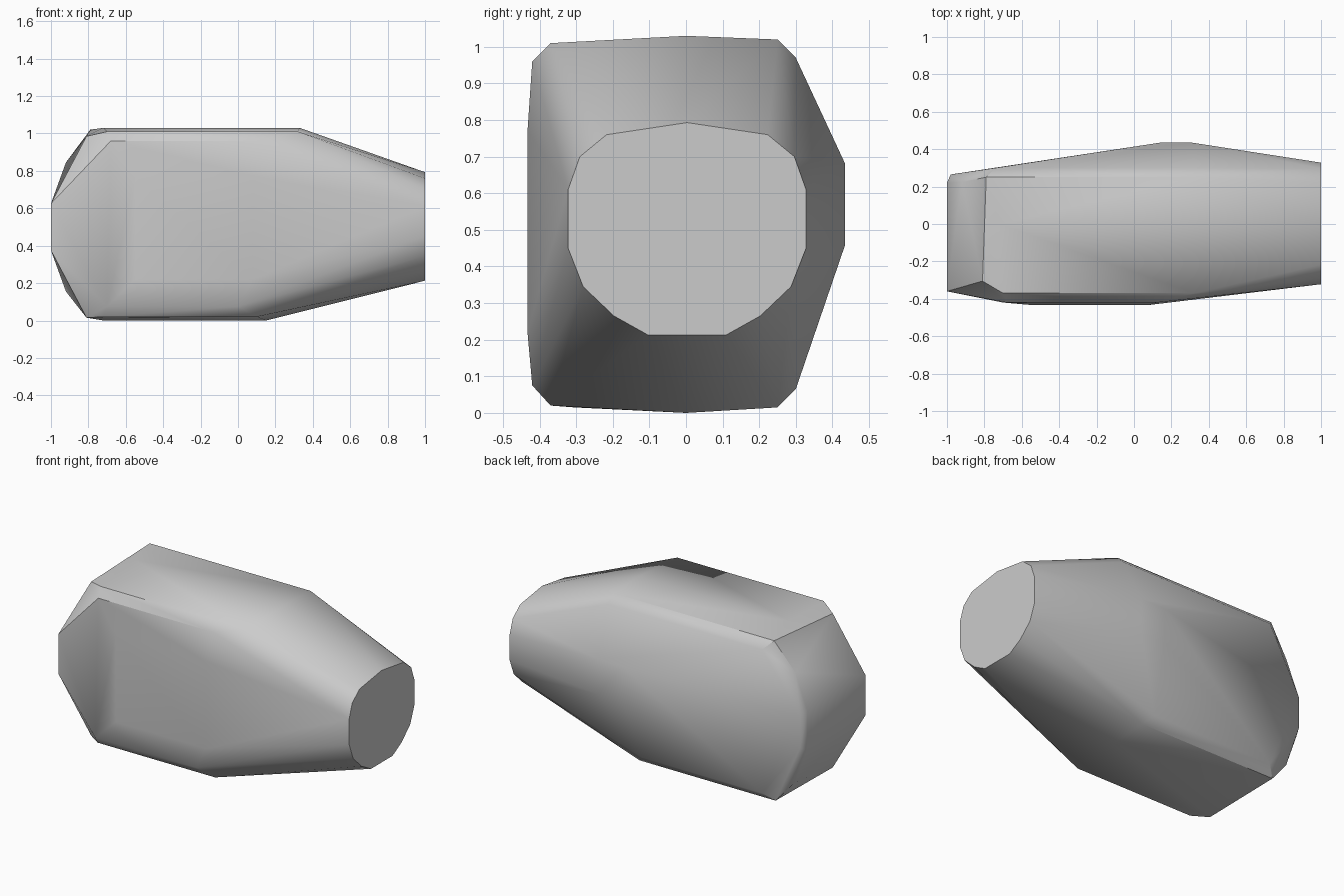
import bpy, bmesh, math

cube = bpy.data.objects.get("Cube")
if cube:
    bpy.data.objects.remove(cube, do_unlink=True)

grey = bpy.data.materials.new("plain grey")
grey.use_nodes = True
colour = (0.6, 0.6, 0.6, 1)
grey.diffuse_color = colour
grey.node_tree.nodes["Principled BSDF"].inputs["Base Color"].default_value = colour

points = []


def rail(y, z, x_start, x_end):
    """Two ends of a lengthwise edge."""
    points.extend([(x_start, y, z), (x_end, y, z)])


# Roof: centre ridge and the bevelled edges beside it
rail(0, 1.03, -0.72, 0.33)
rail(0.25, 1.02, -0.79, 0.33)
rail(0.30, 0.97, -0.74, 0.33)
rail(-0.37, 1.01, -0.70, 0.32)
rail(-0.42, 0.96, -0.68, 0.12)

# Underside: centre ridge and the bevelled edges beside it
rail(0, 0, -0.72, 0.15)
rail(0.25, 0.015, -0.80, 0.15)
rail(0.30, 0.065, -0.74, 0.10)
rail(-0.37, 0.02, -0.72, 0.10)
rail(-0.42, 0.075, -0.70, 0)

# Bulging side walls
for z in (0.22, 0.77):
    rail(-0.433, z, -0.55, 0.08)
for z in (0.46, 0.68):
    rail(0.435, z, 0.14, 0.31)

# Blunt end, mirrored about mid height
for x, y, rise in [(-1, -0.36, 0.125), (-1, 0.22, 0.125), (-0.98, 0.265, 0.1),
                   (-0.92, 0.225, 0.345), (-0.81, -0.305, 0.485)]:
    points.extend((x, y, 0.5 + side * rise) for side in (-1, 1))

# Round flat end: half outline mirrored across the width
half_ring = [(0.22, 0.76), (0.293, 0.70), (0.325, 0.61), (0.325, 0.45),
             (0.284, 0.345), (0.20, 0.265), (0.107, 0.213)]
points.append((1, 0.003, 0.793))
for y, z in half_ring:
    points.extend((1, 0.003 + side * y, z) for side in (-1, 1))

# Wrap the outline points in one closed shell
bm = bmesh.new()
for p in points:
    bm.verts.new(p)
hull = bmesh.ops.convex_hull(bm, input=bm.verts[:])
loose = {v for v in hull["geom_interior"] + hull["geom_unused"]
         if isinstance(v, bmesh.types.BMVert) and not v.link_faces}
bmesh.ops.delete(bm, geom=list(loose), context="VERTS")
bmesh.ops.dissolve_limit(bm, angle_limit=math.radians(0.5),
                         verts=bm.verts[:], edges=bm.edges[:])
bmesh.ops.recalc_face_normals(bm, faces=bm.faces[:])
mesh = bpy.data.meshes.new("tapered_shell")
bm.to_mesh(mesh)
bm.free()
mesh.materials.append(grey)

shell = bpy.data.objects.new("tapered_shell", mesh)
bpy.context.collection.objects.link(shell)
bpy.ops.object.select_all(action="DESELECT")
bpy.context.view_layer.objects.active = shell
shell.select_set(True)
bpy.ops.object.shade_smooth_by_angle(angle=math.radians(35))
